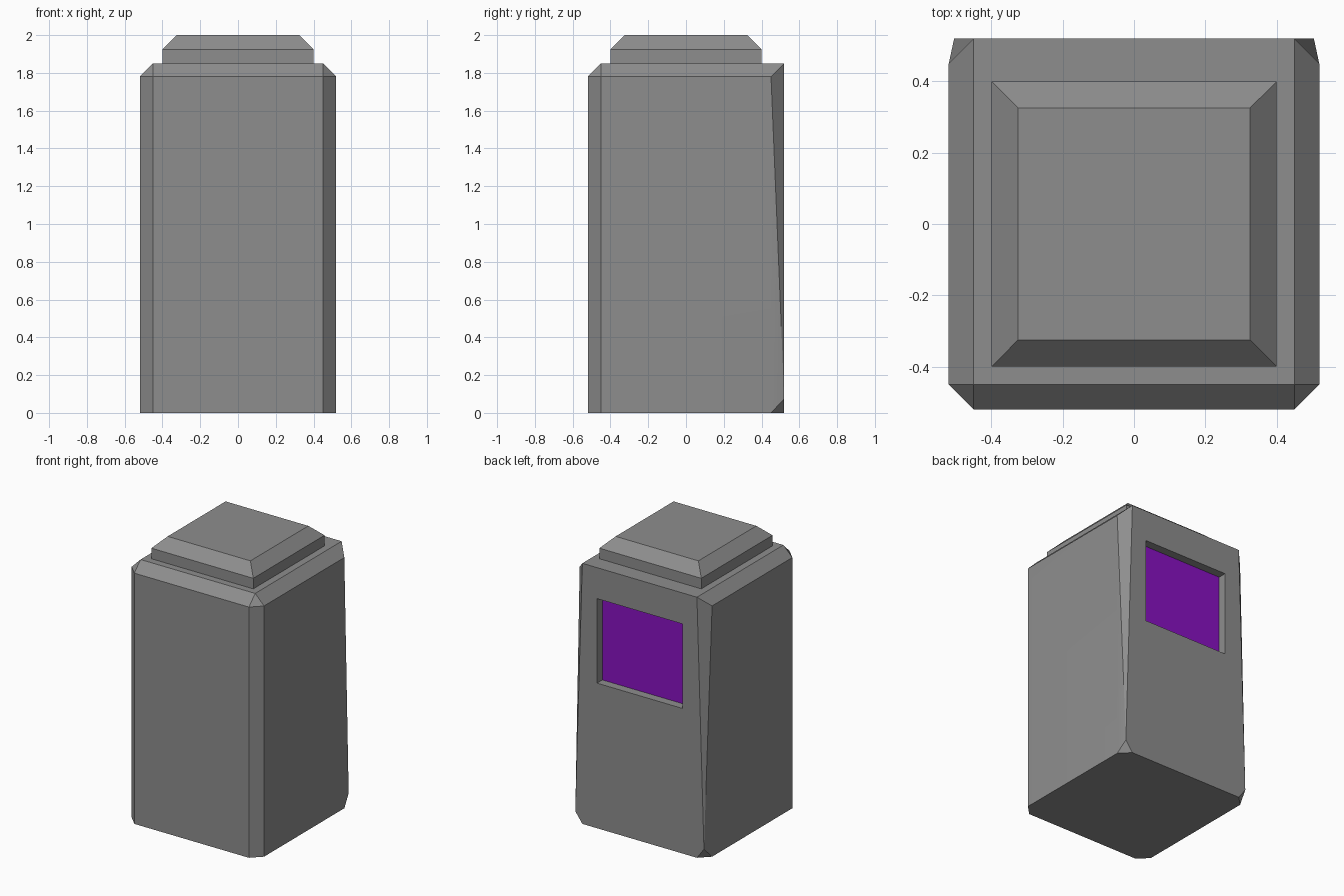
import bpy, bmesh, math

cube = bpy.data.objects.get("Cube")
if cube:
    bpy.data.objects.remove(cube, do_unlink=True)


def material(name, rgb):
    m = bpy.data.materials.new(name)
    m.use_nodes = True
    m.diffuse_color = (*rgb, 1)
    m.node_tree.nodes["Principled BSDF"].inputs["Base Color"].default_value = (*rgb, 1)
    return m


grey = material("grey casing", (0.27, 0.27, 0.27))
purple = material("purple screen", (0.25, 0.006, 0.54))


def solid(name, half_points, mats):
    """Convex solid from points on the +x side, mirrored to -x."""
    bm = bmesh.new()
    for x, y, z in half_points:
        bm.verts.new((x, y, z))
        bm.verts.new((-x, y, z))
    bmesh.ops.convex_hull(bm, input=bm.verts)
    bmesh.ops.dissolve_limit(bm, angle_limit=math.radians(0.5),
                             verts=bm.verts, edges=bm.edges)
    bmesh.ops.recalc_face_normals(bm, faces=bm.faces)
    me = bpy.data.meshes.new(name)
    bm.to_mesh(me)
    bm.free()
    for m in mats:
        me.materials.append(m)
    ob = bpy.data.objects.new(name, me)
    bpy.context.collection.objects.link(ob)
    return ob


def activate(ob):
    bpy.ops.object.select_all(action="DESELECT")
    ob.select_set(True)
    bpy.context.view_layer.objects.active = ob


# Body: chamfered block whose back corners flare out towards the floor
W, N = 0.52, 0.45          # full and chamfered half widths
TOP, EDGE = 1.85, 1.78     # top face and chamfer heights
points = [(N, -N, TOP), (N, W, TOP), (W, N, EDGE), (N, W, 0), (W, N, 0), (0.505, W, 0.075)]
for z in (0, EDGE):
    points += [(N, -W, z), (W, -N, z)]
body = solid("body", points, [grey, purple])

# Screen recess in the back
DEPTH = 0.06
cutter = solid("screen_cutter", [(0.335, y, z) for y in (W - DEPTH, W + 0.1)
                                 for z in (1.03, 1.63)], [grey])
cutter.hide_render = True
cut = body.modifiers.new("recess", "BOOLEAN")
cut.operation = "DIFFERENCE"
cut.solver = "EXACT"
cut.object = cutter
activate(body)
bpy.ops.object.modifier_apply(modifier=cut.name)
bpy.data.objects.remove(cutter, do_unlink=True)

# Recess floor is the purple screen
for p in body.data.polygons:
    is_screen = p.normal.y > 0.9 and p.center.y < W - DEPTH / 2
    p.material_index = 1 if is_screen else 0
bpy.ops.object.shade_smooth_by_angle(angle=math.radians(30))

# Cap: square slab with a bevelled top
cap = solid("top_cap", [(r, s * r, z) for r, z in ((0.4, TOP), (0.4, 1.925), (0.325, 2.0))
                        for s in (-1, 1)], [grey])
